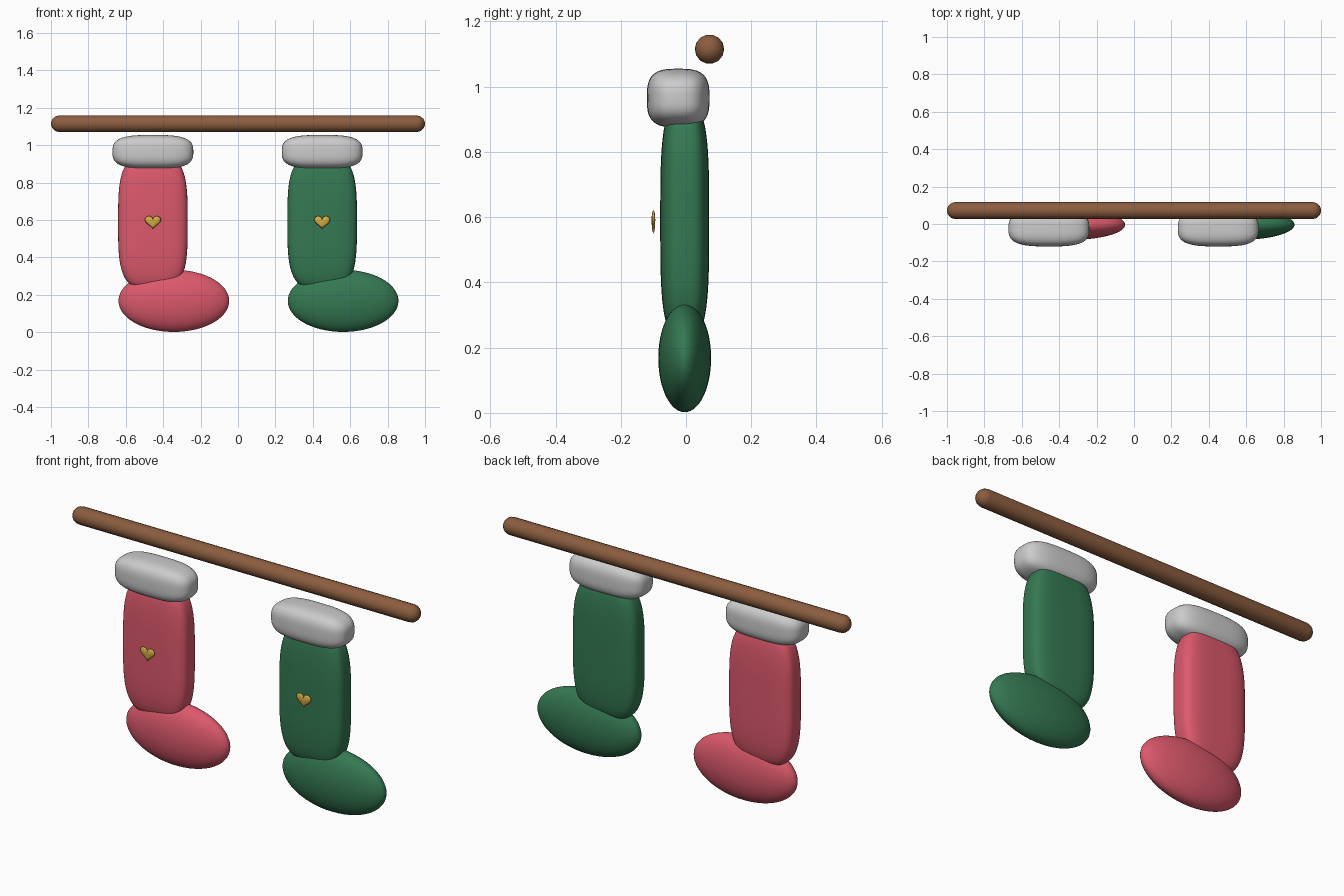
import bpy, bmesh
from math import sin, cos, pi
from mathutils import Vector

if "Cube" in bpy.data.objects:
    bpy.data.objects.remove(bpy.data.objects["Cube"])


def material(name, rgb):
    m = bpy.data.materials.new(name)
    m.diffuse_color = (*rgb, 1)
    m.use_nodes = True
    m.node_tree.nodes["Principled BSDF"].inputs["Base Color"].default_value = m.diffuse_color
    return m


RED = material("red_wool", (0.72, 0.10, 0.15))
GREEN = material("green_wool", (0.035, 0.19, 0.085))
WOOD = material("wood", (0.26, 0.11, 0.05))
GOLD = material("gold", (0.68, 0.42, 0.06))


def finish(bm, name, mat=None):
    bmesh.ops.recalc_face_normals(bm, faces=bm.faces)
    me = bpy.data.meshes.new(name)
    bm.to_mesh(me)
    bm.free()
    me.shade_smooth()
    if mat:
        me.materials.append(mat)
    ob = bpy.data.objects.new(name, me)
    bpy.context.collection.objects.link(ob)
    return ob


def pillow(name, centre, half, n, mat=None):
    """Soft rounded block: n = 2 is an ellipsoid, higher is boxier."""
    bm = bmesh.new()
    bmesh.ops.create_cube(bm, size=2)
    bmesh.ops.subdivide_edges(bm, edges=bm.edges[:], cuts=19, use_grid_fill=True)
    for v in bm.verts:
        d = Vector([sin(c * pi / 4) / sin(pi / 4) for c in v.co])
        d /= sum(abs(c) ** n for c in d) ** (1 / n)
        v.co = Vector(centre) + Vector([a * b for a, b in zip(d, half)])
    return finish(bm, name, mat)


def heart(name, x, y, z, mat):
    """Thin lens-shaped heart: outline rim, inner rings and a centre point per side."""
    bm = bmesh.new()
    k = 40
    outline = []
    for i in range(k):
        t = 2 * pi * i / k
        outline.append((0.0027 * 16 * sin(t) ** 3,
                        0.0025 * (13 * cos(t) - 5 * cos(2 * t) - 2 * cos(3 * t) - cos(4 * t))))

    def ring(s, dy):
        return [bm.verts.new((x + a * s, y + dy, z + b * s)) for a, b in outline]

    rim = ring(1, 0)
    for side in (-1, 1):
        mid = ring(0.75, 0.004 * side)
        tip = bm.verts.new((x, y + 0.006 * side, z))
        for i in range(k):
            j = (i + 1) % k
            bm.faces.new((rim[i], rim[j], mid[j], mid[i]))
            bm.faces.new((mid[i], mid[j], tip))
    return finish(bm, name, mat)


def rail(name, half, r, y, z, sides, mat):
    """Round rail along x with domed ends."""
    bm = bmesh.new()
    steps = [pi / 2 * i / 5 for i in range(1, 6)]
    profile = [(-half + r - r * cos(a), r * sin(a)) for a in steps]
    profile += [(-px, pr) for px, pr in reversed(profile)]
    rings = [[bm.verts.new((px, y + pr * cos(2 * pi * s / sides), z + pr * sin(2 * pi * s / sides)))
              for s in range(sides)] for px, pr in profile]
    ends = [bm.verts.new((e, y, z)) for e in (-half, half)]
    for s in range(sides):
        t = (s + 1) % sides
        for a, b in zip(rings, rings[1:]):
            bm.faces.new((a[s], a[t], b[t], b[s]))
        bm.faces.new((ends[0], rings[0][s], rings[0][t]))
        bm.faces.new((ends[1], rings[-1][s], rings[-1][t]))
    return finish(bm, name, mat)


# hanging rail
rail("rail", 1.0, 0.045, 0.072, 1.115, 14, WOOD)

# two stockings, toes both pointing to +x
for label, x, mat in (("left", -0.455, RED), ("right", 0.45, GREEN)):
    pillow(label + "_leg", (x, -0.004, 0.588), (0.186, 0.075, 0.357), 3.5, mat)
    pillow(label + "_foot", (x + 0.112, -0.004, 0.168), (0.296, 0.081, 0.166), 2, mat)
    pillow(label + "_cuff", (x, -0.024, 0.965), (0.216, 0.096, 0.09), 3.1)
    heart(label + "_heart", x, -0.1, 0.592, GOLD)
